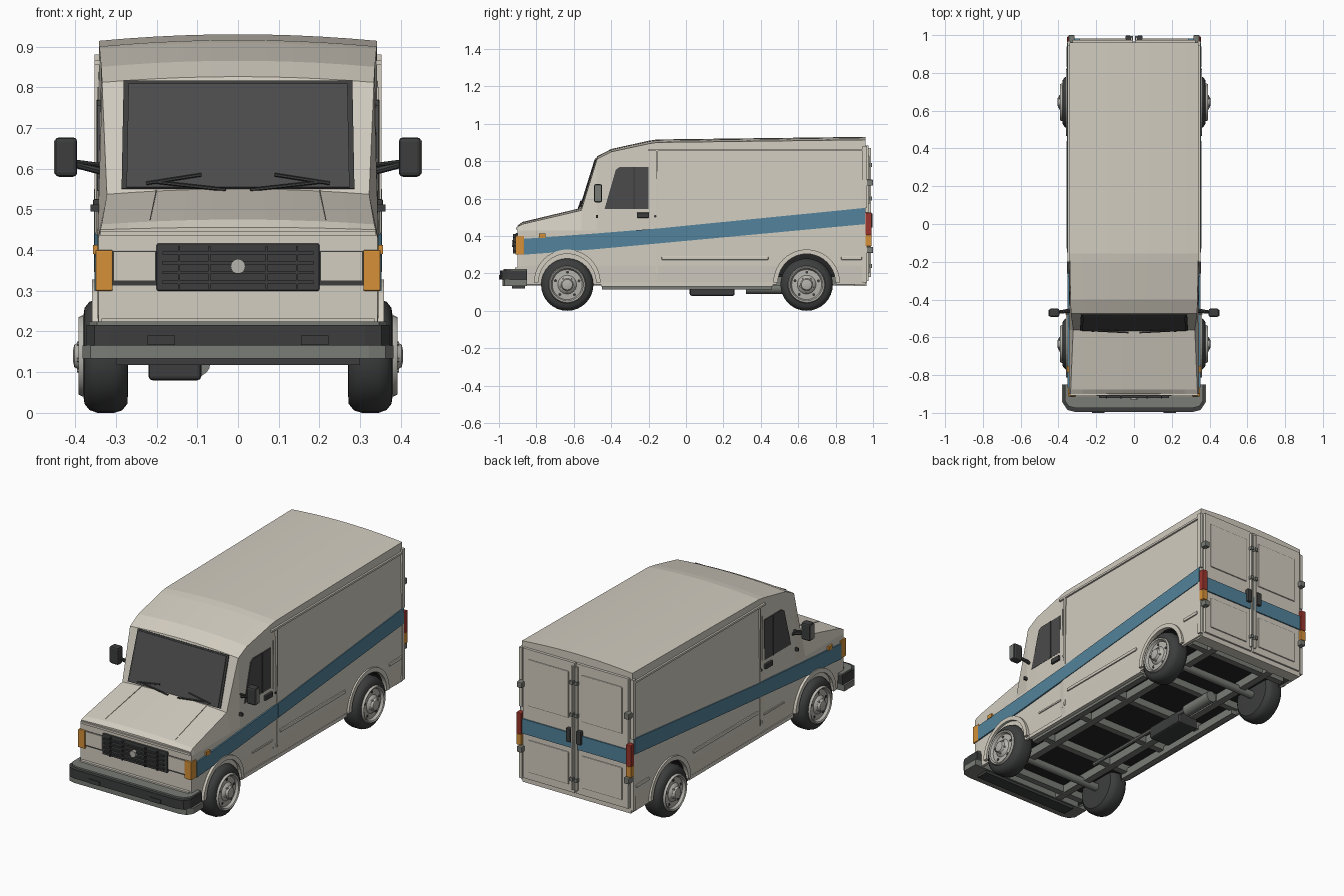
import bpy, bmesh, math
from mathutils import Vector, Matrix

if "Cube" in bpy.data.objects:
    bpy.data.objects.remove(bpy.data.objects["Cube"])

def material(name, r, g, b):
    m = bpy.data.materials.new(name)
    m.diffuse_color = (r, g, b, 1)
    m.use_nodes = True
    m.node_tree.nodes["Principled BSDF"].inputs["Base Color"].default_value = m.diffuse_color
    return m

BEIGE = material("beige paint", .65, .61, .53)
BLUE = material("blue stripe", .085, .225, .325)
BLACK = material("black plastic", .045, .047, .046)
GLASS = material("dark glass", .07, .07, .07)
GREY = material("grey metal", .19, .20, .18)
SILVER = material("wheel silver", .46, .45, .41)
ORANGE = material("orange lens", .66, .28, .04)
RED = material("red lens", .32, .035, .025)
FLOOR = material("underside", .018, .018, .018)

def finish(name, bm, mat, smooth=False):
    bmesh.ops.recalc_face_normals(bm, faces=bm.faces)
    me = bpy.data.meshes.new(name)
    bm.to_mesh(me)
    bm.free()
    me.materials.append(mat)
    ob = bpy.data.objects.new(name, me)
    bpy.context.collection.objects.link(ob)
    if smooth:
        bpy.ops.object.select_all(action='DESELECT')
        ob.select_set(True)
        bpy.context.view_layer.objects.active = ob
        bpy.ops.object.shade_smooth_by_angle(angle=math.radians(35))
    return ob

def box(name, x, y, z, mat, bevel=0):
    bm = bmesh.new()
    bmesh.ops.create_cube(bm, size=1)
    for v in bm.verts:
        v.co = [(a + b) / 2 + c * abs(b - a) for (a, b), c in zip((x, y, z), v.co)]
    if bevel:
        bmesh.ops.bevel(bm, geom=bm.edges[:], offset=bevel, segments=2, affect='EDGES', profile=.5)
    return finish(name, bm, mat)

def prism(name, pts, offset, mat):
    bm = bmesh.new()
    a = [bm.verts.new(p) for p in pts]
    b = [bm.verts.new(Vector(p) + Vector(offset)) for p in pts]
    bm.faces.new(a)
    bm.faces.new(b[::-1])
    for i in range(len(a)):
        j = (i + 1) % len(a)
        bm.faces.new((a[i], a[j], b[j], b[i]))
    return finish(name, bm, mat)

def rod(name, p, q, r, mat, seg=12):
    p, q = Vector(p), Vector(q)
    bm = bmesh.new()
    bmesh.ops.create_cone(bm, cap_ends=True, segments=seg, radius1=r, radius2=r, depth=(q - p).length)
    rot = (q - p).to_track_quat('Z', 'Y').to_matrix().to_4x4()
    bm.transform(Matrix.Translation((p + q) / 2) @ rot)
    return finish(name, bm, mat, seg > 8)

def lathe(name, profile, s, y, z, mat, seg=32):
    # profile of (x, radius) spun about the wheel axle
    bm = bmesh.new()
    rings = [[bm.verts.new((s * x, y + r * math.cos(i * math.tau / seg), z + r * math.sin(i * math.tau / seg)))
              for i in range(seg)] for x, r in profile]
    for a, b in zip(rings, rings[1:]):
        for i in range(seg):
            j = (i + 1) % seg
            bm.faces.new((a[i], a[j], b[j], b[i]))
    bm.faces.new(rings[0])
    bm.faces.new(rings[-1])
    return finish(name, bm, mat, True)

# body shell: y, shoulder height, crown, belt half width, shoulder half width
STATIONS = [(-.90, .45, .006, .343, .338), (-.875, .463, .012, .345, .335),
            (-.56, .537, .013, .345, .322), (-.475, .812, .014, .345, .334),
            (-.40, .85, .015, .345, .336), (-.20, .893, .016, .345, .340),
            (-.155, .90, .016, .350, .341), (.96, .914, .016, .350, .341)]
bm = bmesh.new()
rings = []
for y, ze, crown, h, hs in STATIONS:
    half = [(h - .006, .14), (h, .24), (h, .43)]
    top = [(hs * t / 5, ze + crown * (1 - (t / 5) ** 2)) for t in range(5, -6, -1)]
    sec = half + top + [(-x, z) for x, z in reversed(half)]
    rings.append([bm.verts.new((x, y, z)) for x, z in sec])
for a, b in zip(rings, rings[1:]):
    for i in range(len(a)):
        j = (i + 1) % len(a)
        bm.faces.new((a[i], a[j], b[j], b[i]))
bm.faces.new(rings[0])
bm.faces.new(rings[-1])
body = finish("body", bm, BEIGE)

# hollow underside and wheel wells
AXLES = (-.635, .645)
cutters = [box("floor_cutter", (-.325, .325), (-.86, .93), (-.1, .19), FLOOR)]
cutters += [rod("well_cutter", (s * .23, y, .15), (s * .5, y, .15), .158, FLOOR, 40) for y in AXLES for s in (1, -1)]
for c in cutters:
    c.hide_render = True
    m = body.modifiers.new("cut", 'BOOLEAN')
    m.object, m.operation, m.solver, m.material_mode = c, 'DIFFERENCE', 'EXACT', 'TRANSFER'
cut_mesh = bpy.data.meshes.new_from_object(body.evaluated_get(bpy.context.evaluated_depsgraph_get()))
body.modifiers.clear()
body.data = cut_mesh
for c in cutters:
    bpy.data.objects.remove(c)

# windscreen with black seal
n = Vector((0, -.955, .295))
def screen(name, hw0, hw1, t0, t1, lift, mat):
    pts = [(x, -.56 + .085 * t, .55 + .273 * t) for x, t in ((-hw0, t0), (hw0, t0), (hw1, t1), (-hw1, t1))]
    prism(name, pts, n * lift, mat)
screen("windscreen_seal", .286, .281, .0, .97, .005, BLACK)
screen("windscreen", .274, .269, .01, .94, .009, GLASS)

for s in (1, -1):
    # wheels
    for y in AXLES:
        lathe("tyre", [(.27, .09), (.272, .118), (.285, .134), (.305, .14), (.345, .14), (.365, .133),
                       (.377, .118), (.38, .097), (.36, .092)], s, y, .14, BLACK)
        lathe("wheel_rim", [(.30, .09), (.382, .1), (.392, .095), (.388, .087), (.374, .08), (.376, .05),
                            (.386, .042), (.39, .034), (.402, .028), (.405, .015)], s, y, .14, SILVER)
        for k in range(5):
            a = k * math.tau / 5 + .3
            c, d = y + .066 * math.cos(a), .14 + .066 * math.sin(a)
            rod("wheel_hole", (s * .365, c, d), (s * .377, c, d), .008, BLACK, 10)
            c, d = y + .036 * math.cos(a + .6), .14 + .036 * math.sin(a + .6)
            rod("wheel_nut", (s * .38, c, d), (s * .396, c, d), .005, SILVER, 6)
        # arch lip
        arc = [k * math.pi / 20 for k in range(21)]
        pts = [(s * .335, y + .178 * math.cos(a), .15 + .178 * math.sin(a)) for a in arc]
        pts += [(s * .335, y + .154 * math.cos(a), .15 + .154 * math.sin(a)) for a in reversed(arc)]
        prism("wheel_arch", pts, (s * .024, 0, 0), BEIGE)

    # side stripe in two lengths that meet behind the cab door
    prism("stripe_cab", [(s * .3445, y, z) for y, z in
          ((-.865, .30), (-.50, .328), (-.15, .36), (-.15, .44), (-.50, .412), (-.865, .385))],
          (s * .0085, 0, 0), BLUE)
    prism("stripe_cargo", [(s * .3455, y, z) for y, z in ((-.15, .36), (.957, .463), (.957, .55), (-.15, .44))],
          (s * .0085, 0, 0), BLUE)

    # cab door glass, divider, handle, seams
    prism("door_window", [(s * .335, y, z) for y, z in ((-.435, .545), (-.375, .755), (-.355, .768), (-.2, .77), (-.2, .545))],
          (s * .0098, 0, 0), GLASS)
    box("window_divider", (s * .335, s * .348), (-.28, -.273), (.545, .769), BLACK)
    box("door_handle", (s * .335, s * .356), (-.262, -.198), (.497, .525), BLACK, .003)
    rod("door_lock", (s * .34, -.165, .505), (s * .352, -.165, .505), .007, BLACK)
    box("door_hinge", (s * .335, s * .362), (-.48, -.47), (.495, .512), BLACK)
    box("door_seam", (s * .335, s * .3468), (-.182, -.178), (.20, .80), BEIGE)

    # gutter, pillars and rub strips
    box("gutter", (s * .335, s * .352), (-.20, .955), (.855, .866), BEIGE)
    for z0, z1 in ((.20, .358), (.442, .855)):
        box("side_pillar", (s * .335, s * .352), (-.16, -.15), (z0, z1), BEIGE)
    for z0, z1 in ((.15, .463), (.55, .88)):
        box("rear_pillar", (s * .335, s * .353), (.945, .968), (z0, z1), BEIGE)
    for y0, y1 in ((-.13, .44), (.83, .94)):
        box("rub_strip", (s * .345, s * .357), (y0, y1), (.272, .29), BEIGE, .003)
    box("cab_rub_strip", (s * .335, s * .350), (-.37, -.19), (.243, .252), BEIGE)
    box("sill", (s * .325, s * .346), (-.455, .465), (.13, .15), BEIGE)

    # mirror on its arm
    box("mirror", (s * .395, s * .450), (-.492, -.448), (.58, .677), BLACK, .010)
    box("mirror_shell", (s * .446, s * .452), (-.486, -.454), (.588, .669), GREY)
    rod("mirror_arm", (s * .33, -.455, .592), (s * .405, -.468, .612), .009, BLACK, 8)
    rod("mirror_stay", (s * .33, -.465, .608), (s * .405, -.47, .618), .005, BLACK, 8)

    # wipers
    rod("wiper_arm", (s * .03, -.575, .548), (s * .20, -.566, .567), .0045, BLACK, 6)
    rod("wiper_blade", (s * .225, -.567, .564), (s * .09, -.562, .585), .0045, BLACK, 6)

    # bonnet crease
    prism("bonnet_crease", [(s * .215, -.86, .466), (s * .217, -.86, .466), (s * .202, -.565, .538), (s * .200, -.565, .538)],
          (0, 0, .0095), BEIGE)

    # front lamps
    box("headlamp_recess", (s * .2, s * .308), (-.903, -.88), (.313, .398), BLACK)
    box("headlamp", (s * .203, s * .306), (-.908, -.88), (.324, .397), BEIGE)
    box("turn_signal", (s * .308, s * .350), (-.912, -.865), (.30, .40), ORANGE, .003)
    box("side_marker", (s * .335, s * .356), (-.785, -.752), (.39, .412), ORANGE)
    box("bumper_pad", (s * .155, s * .222), (-1.0, -.98), (.167, .19), BLACK)

    # rear doors
    box("rear_door", (s * .005, s * .325), (.95, .975), (.16, .885), BEIGE)
    for z0, z1 in ((.57, .83), (.20, .38)):
        box("door_panel", (s * .04, s * .29), (.97, .981), (z0, z1), BEIGE, .004)
    box("rear_stripe", (s * .008, s * .324), (.97, .982), (.41, .492), BLUE)
    box("latch_bar", (s * .008, s * .018), (.97, .988), (.18, .87), BEIGE)
    box("rear_handle", (s * .018, s * .046), (.97, .997), (.445, .52), BLACK, .004)
    for z in (.325, .685):
        box("rear_hinge", (s * .315, s * .346), (.96, 1.0), (z - .016, z + .016), GREY, .004)
    for z in (.24, .60, .78):
        box("latch_guide", (s * .005, s * .022), (.97, .994), (z - .01, z + .01), GREY)
    box("tail_lamp", (s * .324, s * .354), (.96, .992), (.405, .525), RED, .003)
    box("rear_signal", (s * .324, s * .354), (.96, .992), (.345, .405), ORANGE, .003)

    # chassis rails
    box("chassis_rail", (s * .17, s * .21), (-.88, .93), (.135, .19), GREY)
    box("outer_rail", (s * .29, s * .325), (-.45, .46), (.115, .16), GREY)

# grille with bars and a plain round boss
box("grille", (-.2, .2), (-.911, -.88), (.30, .416), BLACK, .004)
for i in range(4):
    box("grille_bar", (-.185, .185), (-.922, -.905), (.317 + i * .024, .325 + i * .024), BLACK)
for x in (-.145, -.07, .07, .145):
    box("grille_post", (x - .003, x + .003), (-.924, -.905), (.305, .41), BLACK)
rod("grille_boss", (0, -.905, .36), (0, -.93, .36), .018, SILVER, 20)
box("bonnet_lip", (-.338, .338), (-.908, -.87), (.434, .446), BEIGE)
box("front_valance", (-.335, .335), (-.915, -.86), (.215, .232), BEIGE)

# bumper: chamfered in plan, dark above, grey below
def bumper(name, w, y0, z, h, mat):
    half = [(w, -.85), (w, y0 + .04), (w - .02, y0 + .01), (w - .06, y0)]
    prism(name, [(x, y, z) for x, y in half] + [(-x, y, z) for x, y in reversed(half)], (0, 0, h), mat)
bumper("bumper_upper", .372, -.995, .166, .050, BLACK)
bumper("bumper_lower", .382, -.98, .133, .033, GREY)
bumper("bumper_cap", .366, -.975, .216, .008, GREY)
box("bumper_under_bar", (-.3, .3), (-.93, -.86), (.118, .134), BLACK)

# underside
box("floor_plate", (-.32, .32), (-.85, .925), (.18, .195), FLOOR)
for y in (-.80, -.42, -.12, .17, .46, .84):
    box("cross_member", (-.315, .315), (y - .018, y + .018), (.14, .18), GREY)
for y in AXLES:
    rod("axle", (-.30, y, .14), (.30, y, .14), .022, GREY)
box("rear_sill", (-.335, .335), (.90, .965), (.132, .162), BEIGE)
box("fuel_tank", (-.22, -.09), (.02, .26), (.08, .15), BLACK, .010)
rod("silencer", (-.10, .32, .122), (-.10, .52, .122), .032, GREY, 16)
rod("exhaust_pipe", (-.10, -.45, .135), (-.10, .34, .135), .010, GREY, 8)
